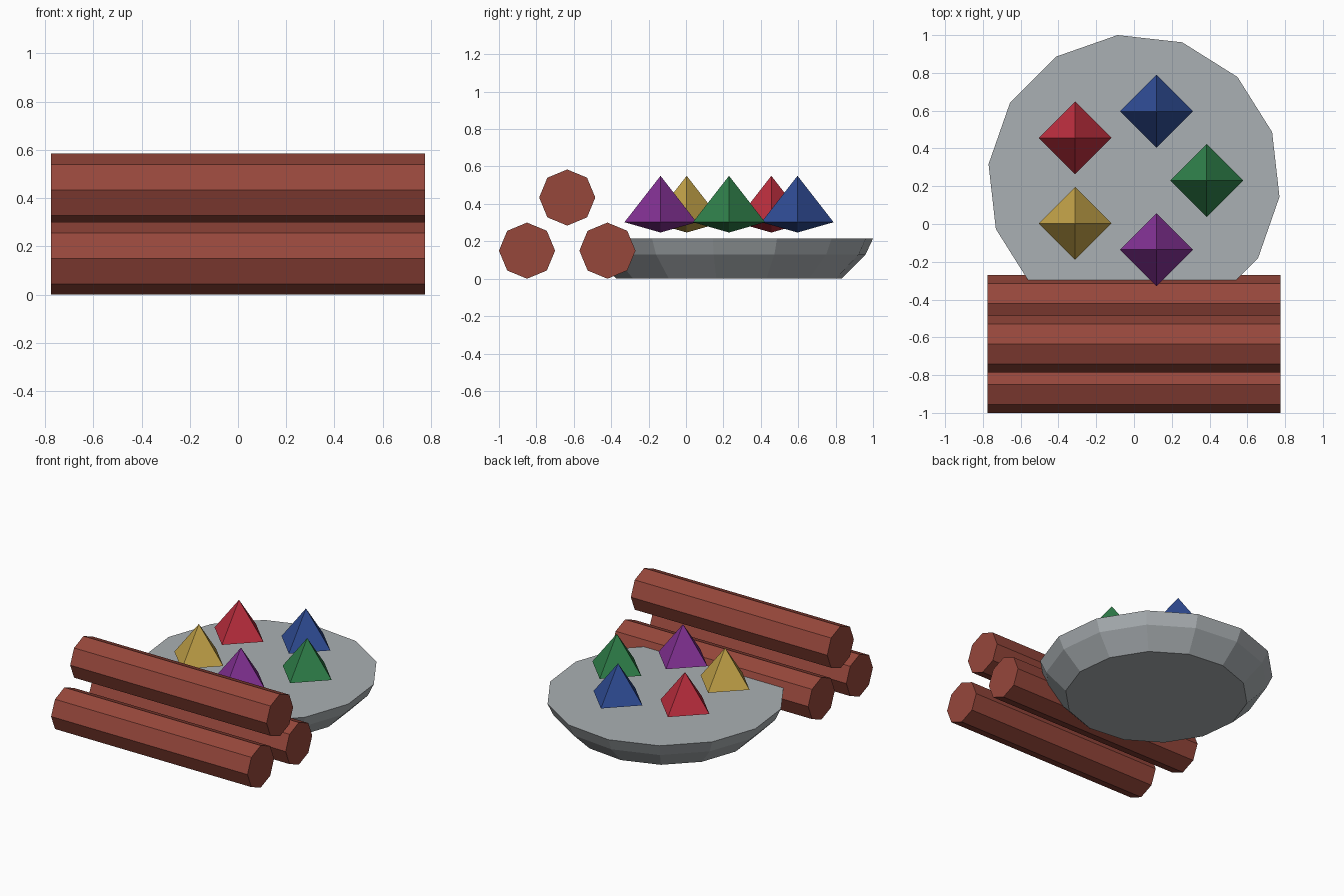
import bpy, bmesh
from math import cos, sin, pi, radians
from mathutils import Matrix

cube = bpy.data.objects.get("Cube")
if cube:
    bpy.data.objects.remove(cube)


def linear(c):
    c /= 255
    return c / 12.92 if c <= 0.04045 else ((c + 0.055) / 1.055) ** 2.4


def material(name, *rgb):
    mat = bpy.data.materials.new(name)
    color = [linear(c) for c in rgb] + [1]
    mat.use_nodes = True
    mat.diffuse_color = color
    mat.node_tree.nodes["Principled BSDF"].inputs["Base Color"].default_value = color
    return mat


def add_object(name, bm, mat, location):
    bmesh.ops.recalc_face_normals(bm, faces=bm.faces)
    mesh = bpy.data.meshes.new(name)
    bm.to_mesh(mesh)
    bm.free()
    mesh.materials.append(mat)
    obj = bpy.data.objects.new(name, mesh)
    obj.location = location
    bpy.context.collection.objects.link(obj)
    return obj


def loft(rings, sides, start=0.0):
    """Closed solid through (radius, height) rings; zero radius makes a tip."""
    bm = bmesh.new()
    loops = []
    for r, z in rings:
        angles = [start + 2 * pi * i / sides for i in range(sides)]
        if r == 0:
            loops.append([bm.verts.new((0, 0, z))] * sides)
        else:
            loops.append([bm.verts.new((r * cos(a), r * sin(a), z)) for a in angles])
    for low, high in zip(loops, loops[1:]):
        for i in range(sides):
            j = (i + 1) % sides
            corners = dict.fromkeys([low[i], low[j], high[j], high[i]])
            bm.faces.new(list(corners))
    for loop in (loops[0], loops[-1]):
        if len(set(loop)) > 2:
            bm.faces.new(loop)
    return bm


# Log pile: two below, one on top
wood = material("reddish brown wood", 150, 71, 59)
LOG_RADIUS, LOG_HALF = 0.15, 0.775
for name, y, z in (("front_log", -0.85, 0.15),
                   ("back_log", -0.42, 0.15),
                   ("top_log", -0.635, 0.434)):
    bm = loft([(LOG_RADIUS, -LOG_HALF), (LOG_RADIUS, LOG_HALF)], 8)
    bm.transform(Matrix.Rotation(pi / 2, 4, 'Y'))
    add_object(name, bm, wood, (0, y, z))

# Stone dish with a flat top and bevelled underside
DISH_Y = 0.23
stone = material("grey stone", 170, 176, 179)
dish = loft([(0.605, 0), (0.735, 0.13), (0.775, 0.215)], 14, radians(-6.4))
add_object("stone_dish", dish, stone, (0, DISH_Y, 0))

# Five floating gems in a ring above the dish
gems = (("green", 47, 128, 74), ("blue", 47, 76, 149), ("red", 188, 46, 62),
        ("yellow", 194, 162, 72), ("purple", 131, 49, 148))
for i, (color, *rgb) in enumerate(gems):
    a = 2 * pi * i / len(gems)
    gem = loft([(0, -0.055), (0.193, 0), (0, 0.248)], 4)
    add_object(color + "_gem", gem, material(color + " gem", *rgb),
               (0.385 * cos(a), DISH_Y + 0.385 * sin(a), 0.302))
